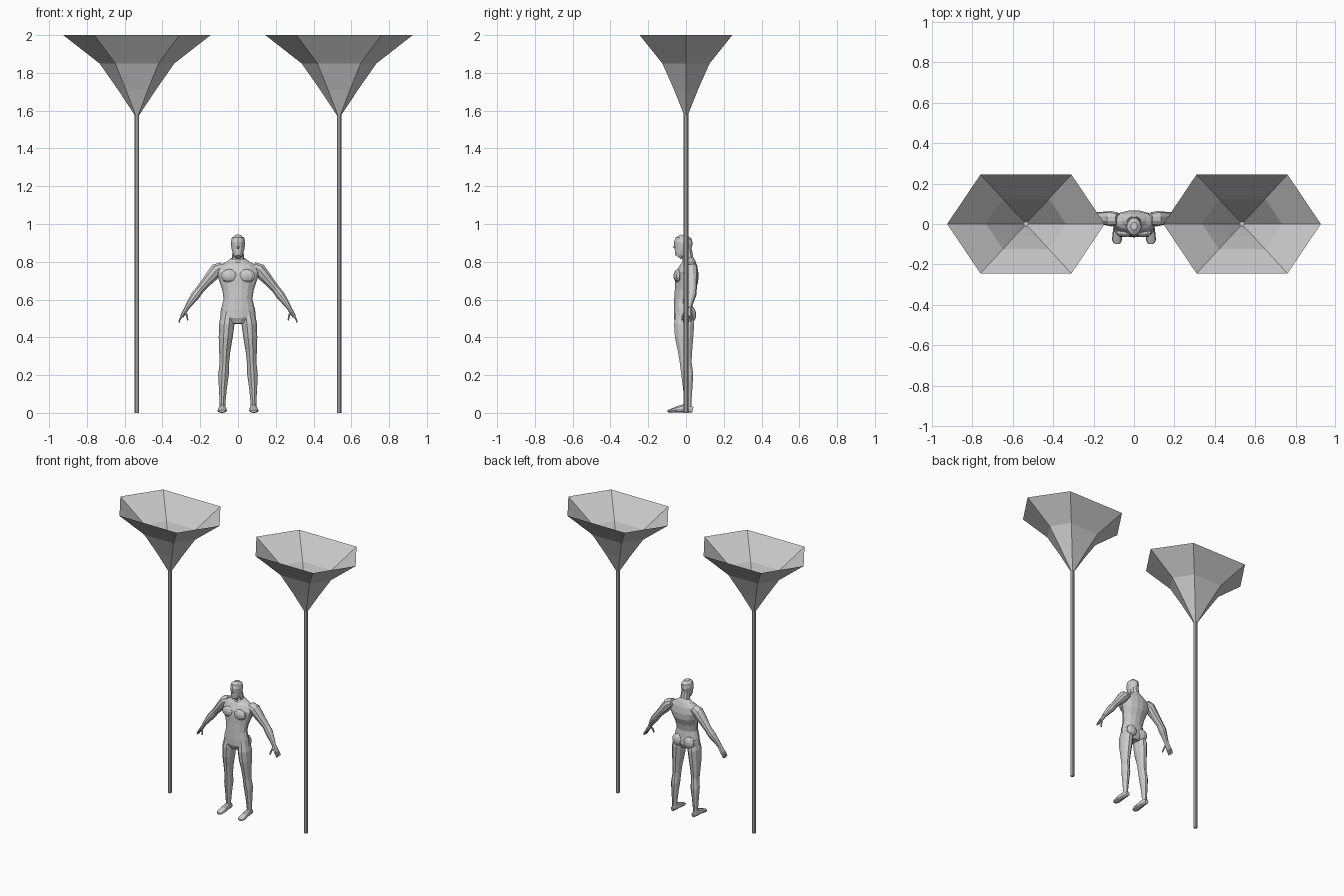
import bpy, bmesh, math
from mathutils import Vector

grey = bpy.data.materials.new("plain grey")
grey.diffuse_color = (0.6, 0.6, 0.6, 1)


def finish(name, bm, recalc=True):
    if recalc:
        bmesh.ops.recalc_face_normals(bm, faces=bm.faces[:])
    me = bpy.data.meshes.new(name)
    bm.to_mesh(me)
    bm.free()
    me.materials.append(grey)
    ob = bpy.data.objects.new(name, me)
    bpy.context.collection.objects.link(ob)
    return ob


def skin(bm, rings):
    for r0, r1 in zip(rings, rings[1:]):
        n = len(r0)
        for i in range(n):
            j = (i + 1) % n
            bm.faces.new((r0[i], r0[j], r1[j], r1[i]))


def tube(name, stations, side, n=10, s=1):
    """Loft ellipses (x, y, z, half width along side, other half width)."""
    bm = bmesh.new()
    side = Vector(side)
    pts = [Vector((p[0] * s, p[1], p[2])) for p in stations]
    rings = []
    for i, p in enumerate(pts):
        t = pts[min(i + 1, len(pts) - 1)] - pts[max(i - 1, 0)]
        up = t.cross(side).normalized()
        a, b = stations[i][3:5]
        rings.append([bm.verts.new(p + side * a * math.cos(k * math.tau / n)
                                   + up * b * math.sin(k * math.tau / n))
                      for k in range(n)])
    skin(bm, rings)
    bm.faces.new(rings[0])
    bm.faces.new(rings[-1])
    return finish(name, bm)


def blob(name, centre, scale):
    bm = bmesh.new()
    bmesh.ops.create_uvsphere(bm, u_segments=10, v_segments=7, radius=1)
    for v in bm.verts:
        v.co = Vector(centre) + Vector(a * b for a, b in zip(v.co, scale))
    return finish(name, bm)


X, Y = (1, 0, 0), (0, 1, 0)

# Lamp-like stands: thin pole and open six-sided funnel
HEX = [(1, 0), (.577, 1), (-.577, 1), (-1, 0), (-.577, -1), (.577, -1)]
LEVELS = [(1.575, .011, .009), (1.71, .10, .063), (1.85, .198, .125), (2.0, .39, .245)]
for s, label in ((-1, "left"), (1, "right")):
    cx = .535 * s
    tube(label + "_pole", [(.535, 0, 0, .012, .012), (.535, 0, 1.585, .012, .012)], X, 8, s)
    bm = bmesh.new()
    skin(bm, [[bm.verts.new((cx + hx * w, hy * d, z)) for hx, hy in HEX]
              for z, w, d in LEVELS])
    finish(label + "_funnel", bm, recalc=False)

# Torso, neck and head
tube("torso", [(0, -.012, .472, .045, .04), (0, -.011, .505, .095, .055),
               (0, -.014, .55, .09, .052), (0, -.015, .60, .076, .049),
               (0, -.008, .65, .083, .053), (0, .003, .70, .10, .063),
               (0, .008, .74, .113, .061), (0, .015, .78, .098, .047),
               (0, .015, .80, .062, .036), (0, .01, .818, .036, .03)], X, 14)
tube("neck", [(0, .012, .80, .034, .032), (0, .002, .87, .028, .029)], X)
tube("head", [(0, -.042, .825, .016, .018), (0, -.032, .84, .026, .031),
              (0, -.018, .868, .034, .045), (0, -.014, .90, .038, .05),
              (0, -.012, .925, .033, .042), (0, -.01, .941, .016, .02)], X, 12)
tube("nose", [(0, -.055, .895, .004, .006), (0, -.062, .872, .007, .007)], X, 6)

for s, label in ((-1, "left"), (1, "right")):
    # Chest and seat muscles
    blob(label + "_chest_muscle", (.046 * s, -.042, .725), (.046, .024, .036))
    blob(label + "_buttock", (.045 * s, .026, .52), (.042, .028, .042))

    # Leg and foot
    tube(label + "_leg", [(.05, -.01, .54, .036, .044), (.06, -.01, .47, .041, .056),
                          (.065, -.01, .40, .037, .051), (.07, -.005, .33, .030, .040),
                          (.072, -.002, .27, .025, .033), (.077, .007, .20, .028, .033),
                          (.08, .009, .13, .021, .026), (.082, .01, .05, .015, .019),
                          (.082, .01, .012, .016, .02)], X, 10, s)
    tube(label + "_foot", [(.081, .036, .017, .013, .016), (.082, 0, .026, .018, .026),
                           (.083, -.045, .018, .023, .018), (.084, -.08, .011, .025, .011),
                           (.084, -.097, .008, .015, .007)], X, 10, s)

    # Arm and palm
    tube(label + "_arm", [(.08, .025, .775, .032, .026), (.112, .026, .758, .038, .037),
                          (.142, .028, .722, .034, .033), (.17, .03, .69, .029, .027),
                          (.20, .032, .655, .025, .023), (.225, .028, .622, .027, .025),
                          (.25, .02, .587, .021, .019), (.273, .012, .553, .016, .013)], Y, 10, s)
    tube(label + "_palm", [(.27, .012, .557, .015, .012), (.284, .01, .532, .021, .012),
                           (.299, .008, .508, .024, .009)], Y, 8, s)

    # Fingers and thumb
    for k in range(4):
        y = -.011 + .0125 * k
        drop = .003 * abs(k - 1.4)
        tube(f"{label}_finger_{k + 1}",
             [(.297, y, .512, .0055, .0055), (.308, y, .493 + drop / 2, .005, .005),
              (.313, y - .002, .476 + drop, .003, .003)], Y, 6, s)
    tube(label + "_thumb", [(.279, -.003, .54, .007, .007), (.270, -.016, .512, .0065, .006),
                            (.266, -.022, .49, .004, .004)], Y, 6, s)
